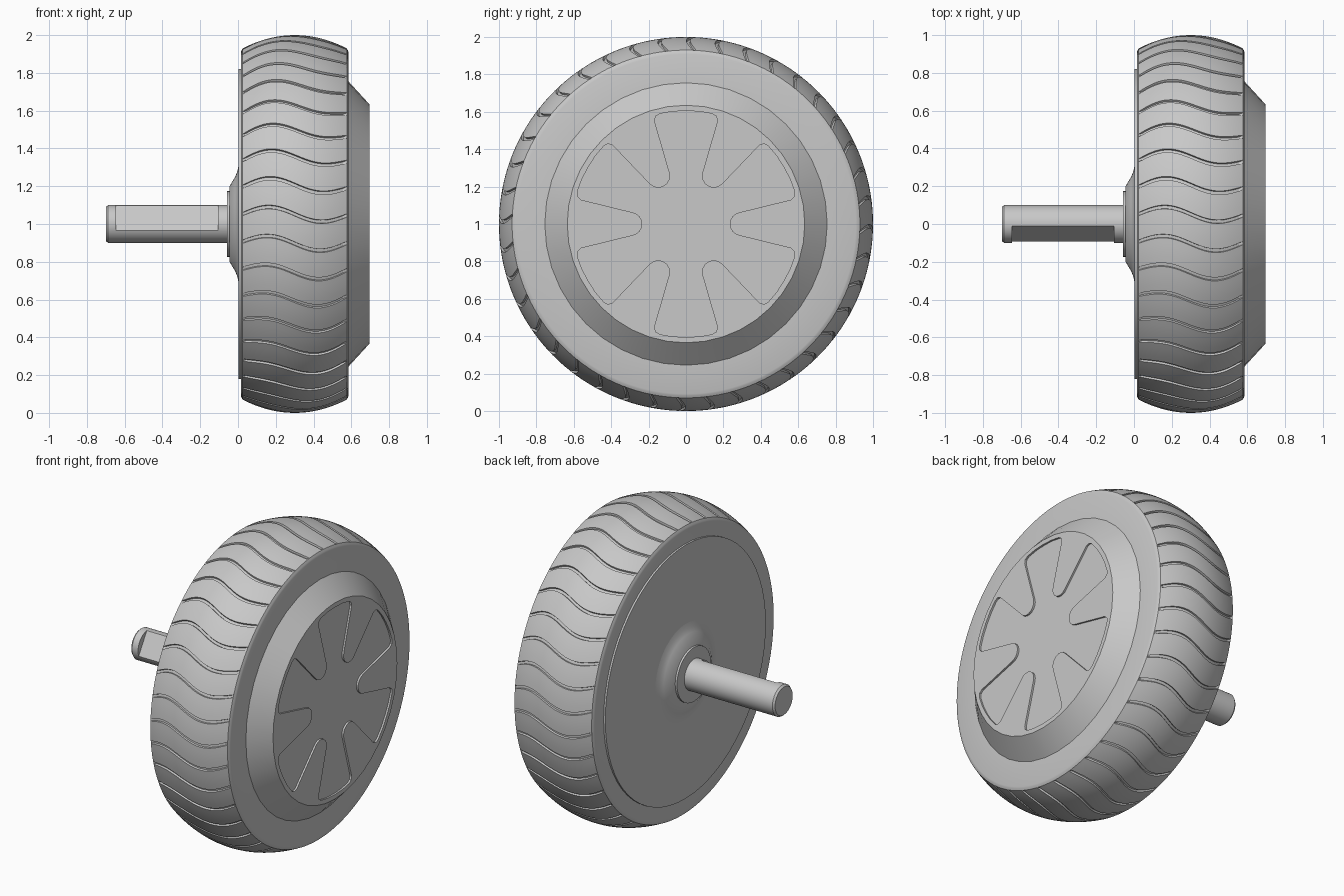
import bpy, bmesh
from math import sin, cos, pi, radians
from mathutils import Matrix

if "Cube" in bpy.data.objects:
    bpy.data.objects.remove(bpy.data.objects["Cube"])

AXLE_Z = 1.0

grey = bpy.data.materials.new("plain grey")
grey.use_nodes = True
grey.diffuse_color = (0.58, 0.58, 0.58, 1)
grey.node_tree.nodes["Principled BSDF"].inputs["Base Color"].default_value = (0.58, 0.58, 0.58, 1)


def make_object(name, bm):
    bmesh.ops.recalc_face_normals(bm, faces=bm.faces)
    mesh = bpy.data.meshes.new(name)
    bm.to_mesh(mesh)
    bm.free()
    mesh.materials.append(grey)
    obj = bpy.data.objects.new(name, mesh)
    bpy.context.collection.objects.link(obj)
    return obj


def select_only(obj):
    bpy.ops.object.select_all(action='DESELECT')
    obj.select_set(True)
    bpy.context.view_layer.objects.active = obj


def smooth(obj, angle=25):
    select_only(obj)
    bpy.ops.object.shade_smooth_by_angle(angle=radians(angle))


def around_axle(x, r, t):
    return (x, r * cos(t), AXLE_Z + r * sin(t))


def skin(bm, rings):
    """Join rings of vertices with quads and cap both ends."""
    for a, b in zip(rings, rings[1:]):
        for i in range(len(a)):
            j = (i + 1) % len(a)
            bm.faces.new((a[i], a[j], b[j], b[i]))
    bm.faces.new(rings[0])
    bm.faces.new(rings[-1])


def lathe(name, profile, sides):
    bm = bmesh.new()
    skin(bm, [[bm.verts.new(around_axle(x, r, 2 * pi * i / sides)) for i in range(sides)]
              for x, r in profile])
    return make_object(name, bm)


def cut(obj, cutter):
    cutter.hide_render = True
    mod = obj.modifiers.new("cut", 'BOOLEAN')
    mod.operation = 'DIFFERENCE'
    mod.solver = 'EXACT'
    mod.object = cutter
    select_only(obj)
    bpy.ops.object.modifier_apply(modifier=mod.name)
    bpy.data.objects.remove(cutter)


# Tyre: crowned tread with wavy grooves running across it
X0, X1, GROOVES = 0.015, 0.585, 40
MID, HALF = (X0 + X1) / 2, (X1 - X0) / 2
PITCH = 2 * pi / GROOVES
GROOVE_W, GROOVE_D = 0.02, 0.012


def crown(x):
    return 1 - 0.075 * ((x - MID) / HALF) ** 2


# Each row holds x, radius, groove depth
rows = [(X0, 0.6, 0), (X0, 0.908, 0), (X0 + 0.003, 0.918, 0)]
STEPS = 28
for k in range(STEPS + 1):
    x = X0 + 0.009 + (X1 - X0 - 0.018) * k / STEPS
    rows.append((x, crown(x), 0 if k in (0, STEPS) else GROOVE_D))
rows += [(X1 - 0.003, 0.918, 0), (X1, 0.908, 0), (X1, 0.7, 0)]

# Angles inside one pitch: groove walls and floor, then plain land
g = GROOVE_W / 2
columns = [(-g, 0), (-g * 0.8, 1), (g * 0.8, 1), (g, 0)]
columns += [(g + (PITCH - 2 * g) * f / 4, 0) for f in (1, 2, 3)]
bm = bmesh.new()
rings = []
for x, r, depth in rows:
    wave = -0.04 * sin(2 * pi * (x - X0) / (X1 - X0))
    rings.append([bm.verts.new(around_axle(x, r - depth * low, radians(6) + n * PITCH + a + wave))
                  for n in range(GROOVES) for a, low in columns])
skin(bm, rings)
smooth(make_object("tyre", bm), 30)

# Motor cover on the outer side, with a sunken six-armed panel
cover = lathe("outer_cover", [(0.5, 0.755), (X1, 0.755), (0.695, 0.635)], 40)

half = [(0.605, radians(30)), (0.606, radians(23)), (0.606, radians(16.5)),
        (0.598, radians(14.2)), (0.575, radians(13))]
outline = []
for n in range(6):
    spin = n * pi / 3
    # Rounded notch between two arms, then the flared end of the arm
    for k in range(9):
        a = radians(260 - 20 * k)
        y, z = 0.297 + 0.063 * cos(a), 0.063 * sin(a)
        outline.append((y * cos(spin) - z * sin(spin), y * sin(spin) + z * cos(spin)))
    arm = half[:0:-1] + [(r, pi / 3 - a) for r, a in half]
    outline += [(r * cos(spin + a), r * sin(spin + a)) for r, a in arm]
bm = bmesh.new()
skin(bm, [[bm.verts.new((x, y, AXLE_Z + z)) for y, z in outline] for x in (0.683, 0.75)])
cut(cover, make_object("panel_cutter", bm))
smooth(cover)

# Inner side plate with its flared hub and collar
smooth(lathe("inner_plate", [(0.1, 0.82), (0.003, 0.82)], 64))
smooth(lathe("flared_hub", [(0.02, 0.32), (0.003, 0.31), (-0.003, 0.28), (-0.015, 0.25),
                            (-0.045, 0.2)], 48), 40)
smooth(lathe("collar", [(-0.02, 0.175), (-0.058, 0.175)], 32))

# Axle shaft with a chamfered end and one milled flat
shaft = lathe("axle_shaft", [(0.05, 0.1), (-0.688, 0.1), (-0.7, 0.09)], 40)
bm = bmesh.new()
turn = Matrix.Rotation(radians(58.4), 4, 'X')
bmesh.ops.create_cube(bm, size=1, matrix=Matrix.Translation((-0.375, 0, AXLE_Z)) @ turn
                      @ Matrix.Translation((0, 0, 0.161)) @ Matrix.Diagonal((0.54, 0.3, 0.2, 1)))
cut(shaft, make_object("flat_cutter", bm))
smooth(shaft)
